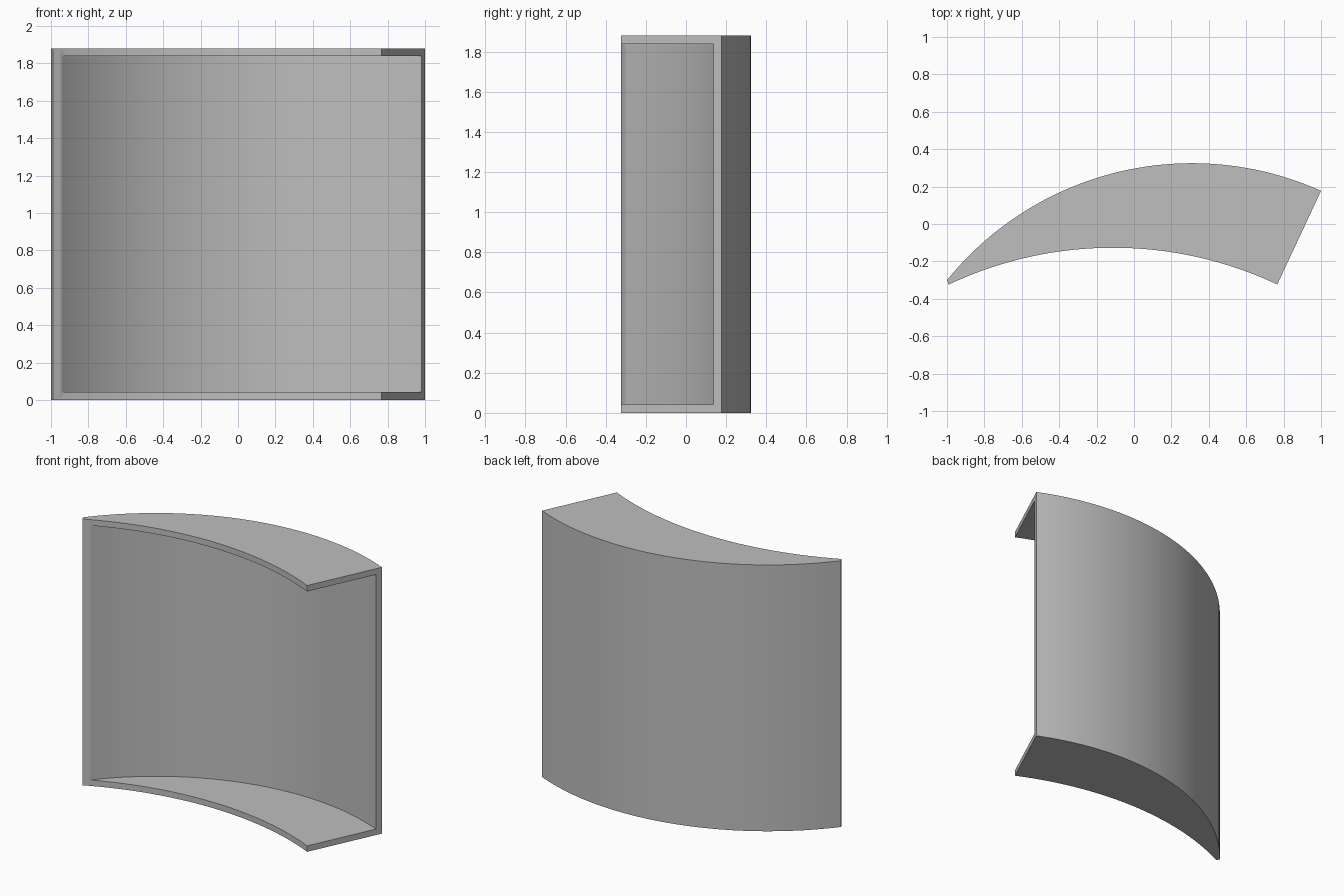
import bpy, bmesh
from math import radians, degrees, atan2, asin, cos, sin

cube = bpy.data.objects.get("Cube")
if cube:
    bpy.data.objects.remove(cube, do_unlink=True)

HEIGHT, PLATE, WALL = 1.88, 0.042, 0.044
CX, CY, R_BACK = 0.31, -1.36, 1.685      # circle of the curved back
FX, R_FRONT, FRONT_TOP = -0.112, 2.062, -0.127   # circle of the plates' front edge
SEGMENTS = 48

grey = bpy.data.materials.new("light_grey")
grey.use_nodes = True
colour = (0.52, 0.52, 0.52, 1)
grey.diffuse_color = colour
grey.node_tree.nodes["Principled BSDF"].inputs["Base Color"].default_value = colour


def arc(cx, cy, r, start, end, n=SEGMENTS):
    angles = [radians(start + (end - start) * i / n) for i in range(n + 1)]
    return [(cx + r * cos(a), cy + r * sin(a)) for a in angles]


def prism(name, outline, z0, z1):
    bm = bmesh.new()
    base = bm.faces.new([bm.verts.new((x, y, z0)) for x, y in outline])
    top = bmesh.ops.extrude_face_region(bm, geom=[base])["geom"]
    verts = [v for v in top if isinstance(v, bmesh.types.BMVert)]
    bmesh.ops.translate(bm, verts=verts, vec=(0, 0, z1 - z0))
    bmesh.ops.recalc_face_normals(bm, faces=bm.faces)
    mesh = bpy.data.meshes.new(name)
    bm.to_mesh(mesh)
    bm.free()
    mesh.materials.append(grey)
    obj = bpy.data.objects.new(name, mesh)
    bpy.context.collection.objects.link(obj)
    return obj


# Solid block between the back curve and the front curve
right = degrees(atan2(0.177 - CY, 1 - CX))
left = degrees(atan2(-0.30 - CY, -1 - CX))
half = degrees(asin(0.878 / R_FRONT))
outline = arc(CX, CY, R_BACK, right, left)
outline += arc(FX, FRONT_TOP - R_FRONT, R_FRONT, 90 + half, 90 - half)
shell = prism("curved_shell", outline, 0, HEIGHT)

# Hollow, open at the front and at the wide end
step = (left - right) / SEGMENTS
hollow = arc(CX, CY, R_BACK - WALL, right - 5 * step, left + 5 * step, SEGMENTS + 10)
hollow += [(-1.1, -0.9), (1.4, -0.9)]
cutter = prism("hollow_cutter", hollow, PLATE, HEIGHT - PLATE)
cutter.hide_render = True

cut = shell.modifiers.new("hollow", "BOOLEAN")
cut.operation = "DIFFERENCE"
cut.solver = "EXACT"
cut.object = cutter

bpy.ops.object.select_all(action="DESELECT")
shell.select_set(True)
bpy.context.view_layer.objects.active = shell
bpy.ops.object.modifier_apply(modifier="hollow")
bpy.data.objects.remove(cutter, do_unlink=True)
bpy.ops.object.shade_smooth_by_angle(angle=radians(30))
